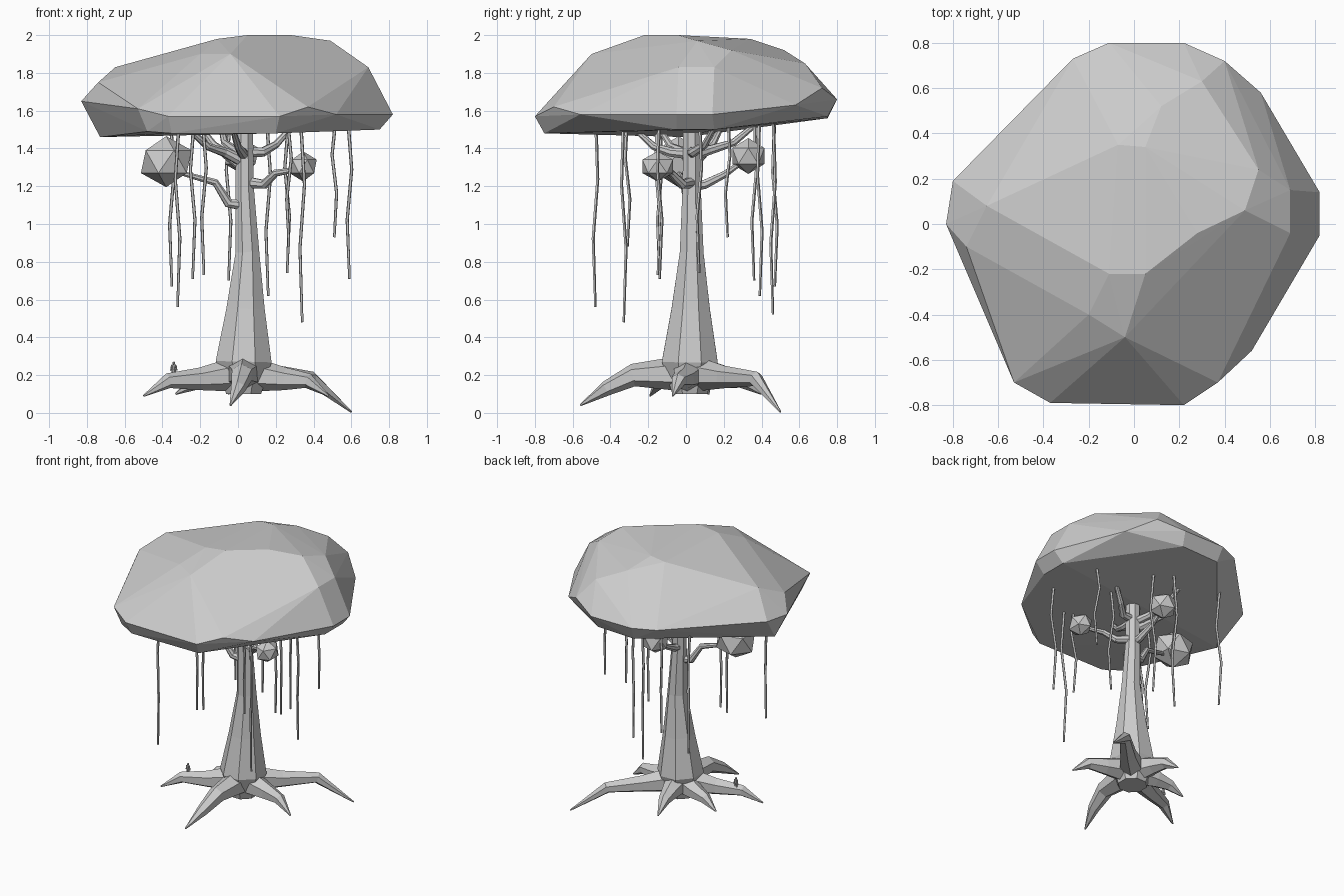
import bpy, bmesh, math
from mathutils import Vector


def finish(bm, name):
    bmesh.ops.recalc_face_normals(bm, faces=bm.faces)
    me = bpy.data.meshes.new(name)
    bm.to_mesh(me)
    bm.free()
    ob = bpy.data.objects.new(name, me)
    bpy.context.collection.objects.link(ob)
    return ob


def tube(name, path, radii, sides):
    """Tapered flat-faced tube through the path points."""
    bm = bmesh.new()
    pts = [Vector(p) for p in path]
    rings = []
    for i, p in enumerate(pts):
        d = (pts[min(i + 1, len(pts) - 1)] - pts[max(i - 1, 0)]).normalized()
        ref = Vector((1, 0, 0)) if abs(d.z) > 0.85 else Vector((0, 0, 1))
        u = d.cross(ref).normalized()
        v = u.cross(d)
        ring = []
        for k in range(sides):
            a = 2 * math.pi * (k + 0.5) / sides
            ring.append(bm.verts.new(p + radii[i] * (u * math.cos(a) + v * math.sin(a))))
        rings.append(ring)
    for r, s in zip(rings, rings[1:]):
        for k in range(sides):
            j = (k + 1) % sides
            bm.faces.new((r[k], r[j], s[j], s[k]))
    bm.faces.new(rings[0])
    bm.faces.new(rings[-1])
    return finish(bm, name)


def blob(name, loc, size, subdiv=1):
    bm = bmesh.new()
    bmesh.ops.create_icosphere(bm, subdivisions=subdiv, radius=1)
    for v in bm.verts:
        v.co = Vector(loc) + Vector([c * s for c, s in zip(v.co, size)])
    return finish(bm, name)


# Canopy: faceted convex crown (top, rim, underside)
crown_top = [(-.65, .08, 1.83), (-.11, -.22, 1.98), (.05, -.22, 2), (.28, -.04, 2),
             (.49, .06, 1.97), (.55, .24, 1.92), (.69, .15, 1.83), (.69, -.04, 1.83),
             (.05, .34, 1.98), (-.07, .35, 1.97), (.12, .52, 1.92), (.3, .63, 1.85),
             (-.2, -.4, 1.9), (-.04, -.5, 1.9), (-.74, -.1, 1.75)]
crown_rim = [(-.83, 0, 1.65), (-.8, .19, 1.66), (-.62, .31, 1.7), (-.27, .73, 1.66),
             (-.11, .8, 1.66), (.22, .8, 1.66), (.4, .72, 1.72), (.56, .58, 1.63),
             (.82, .14, 1.58), (.82, -.05, 1.58), (.52, -.56, 1.58), (.37, -.7, 1.62),
             (.22, -.8, 1.57), (-.37, -.79, 1.57), (-.53, -.7, 1.61)]
crown_base = [(-.73, 0, 1.46), (-.48, -.68, 1.49), (-.35, -.75, 1.48), (.2, -.75, 1.48),
              (.75, -.05, 1.5), (.75, .15, 1.5), (.2, .75, 1.57), (-.1, .75, 1.56)]
bm = bmesh.new()
for p in crown_top + crown_rim + crown_base:
    bm.verts.new(p)
bmesh.ops.convex_hull(bm, input=bm.verts)
finish(bm, "canopy")

# Trunk
tube("trunk", [(.03, .02, .1), (.03, .02, .27), (.04, .025, .55), (.05, .03, .85),
               (.035, .03, 1.2), (.035, .03, 1.55)],
     [.1, .16, .11, .068, .052, .048], 8)

# Roots: shoulder, knee, tip
roots = [
    ((.02, -.28, .2), (0, -.42, .13), (-.04, -.56, .04)),
    ((.22, .2, .19), (.39, .37, .18), (.6, .5, .005)),
    ((.25, -.01, .18), (.37, -.04, .17), (.48, -.07, .09)),
    ((-.2, -.07, .18), (-.37, -.13, .17), (-.5, -.19, .09)),
    ((-.13, .08, .18), (-.23, .1, .16), (-.33, .12, .1)),
    ((-.01, .2, .19), (-.03, .3, .17), (-.05, .4, .1)),
]
for i, (a, b, c) in enumerate(roots):
    tube(f"root_{i}", [(.03, .02, .21), a, b, c], [.1, .06, .04, .005], 6)

# Branches
branches = [
    [(.03, .02, 1.1), (-.05, .01, 1.11), (-.12, -.01, 1.22), (-.3, -.04, 1.27)],
    [(.05, .03, 1.22), (.14, -.02, 1.21), (.2, -.08, 1.27), (.32, -.14, 1.29)],
    [(.03, .03, 1.2), (.03, .1, 1.21), (.02, .2, 1.26), (.02, .3, 1.33)],
    [(.03, .02, 1.33), (-.07, -.01, 1.38), (-.16, -.08, 1.41), (-.28, -.15, 1.52)],
    [(.03, .03, 1.38), (.13, .04, 1.38), (.2, .1, 1.42), (.3, .16, 1.53)],
    [(.03, .03, 1.37), (.02, -.08, 1.38), (.0, -.17, 1.41), (-.03, -.28, 1.51)],
    [(.03, .03, 1.36), (-.02, .12, 1.39), (-.07, .25, 1.43), (-.1, .42, 1.57)],
    [(.03, .03, 1.3), (-.05, .08, 1.36), (-.13, .14, 1.42), (-.22, .2, 1.54)],
]
for i, path in enumerate(branches):
    tube(f"branch_{i}", path, [.032, .026, .02, .013], 8)

# Leaf clusters under the canopy
blob("large_cluster", (-.38, -.04, 1.33), (.15, .14, .135))
blob("right_cluster", (.345, -.15, 1.305), (.08, .095, .08))
blob("back_cluster", (.02, .33, 1.36), (.1, .1, .095))

# Hanging vines: x, y, lower end
vines = [(-.32, -.48, .56), (.34, -.33, .48), (.26, .07, .74), (.16, .39, .62),
         (.51, .22, .93), (.59, -.14, .71), (.03, .46, .52), (-.35, .47, .67),
         (-.05, .36, .7), (-.18, -.15, .73), (-.24, -.14, .71), (.27, -.31, .88)]
for i, (x, y, z) in enumerate(vines):
    s = .012 * (-1) ** i
    path = [(x + s, y, 1.6), (x - s, y + s, z + (1.6 - z) * .65),
            (x + s, y - s, z + (1.6 - z) * .35), (x, y, z)]
    tube(f"vine_{i}", path, [.01, .009, .009, .007], 5)

# Tiny figure standing on the left root
fx, fy = -.34, -.1
for side in (-1, 1):
    tube(f"figure_leg_{side}", [(fx + side * .008, fy, .2), (fx + side * .006, fy, .235)], [.005, .006], 6)
    tube(f"figure_arm_{side}", [(fx + side * .017, fy, .223), (fx + side * .011, fy, .252)], [.003, .004], 6)
tube("figure_body", [(fx, fy, .23), (fx, fy, .255)], [.009, .011], 6)
blob("figure_head", (fx, fy, .264), (.008, .008, .009))
